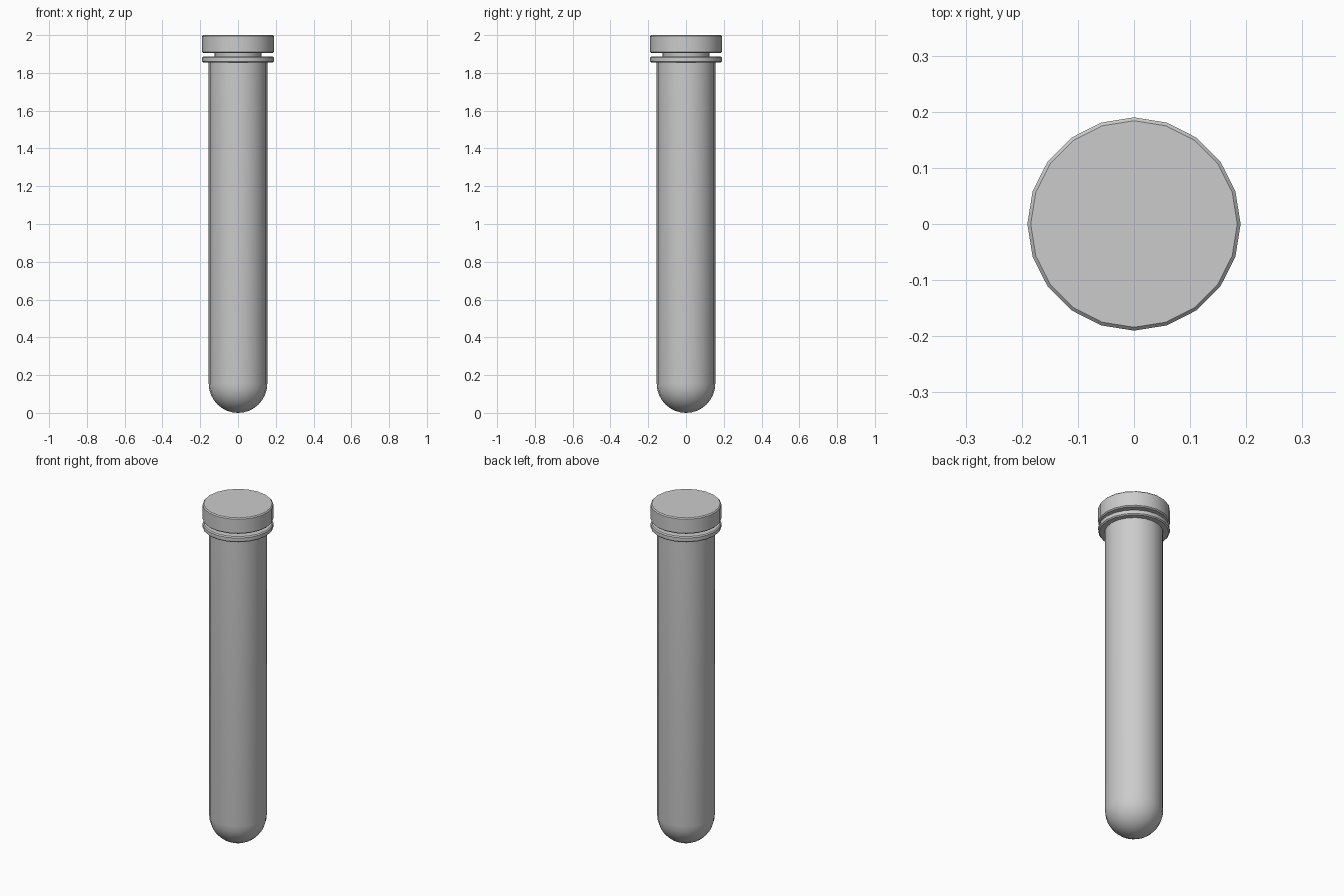
import bpy, bmesh, math

cube = bpy.data.objects.get("Cube")
if cube:
    bpy.data.objects.remove(cube, do_unlink=True)

SIDES = 20


def make_material(name, rgb):
    mat = bpy.data.materials.new(name)
    mat.use_nodes = True
    colour = (*rgb, 1.0)
    mat.diffuse_color = colour
    mat.node_tree.nodes["Principled BSDF"].inputs["Base Color"].default_value = colour
    return mat


def lathe(name, profile, mat):
    """Spin a (radius, height) profile around z; zero radius closes to a pole."""
    bm = bmesh.new()
    verts = [bm.verts.new((r, 0, z)) for r, z in profile]
    edges = [bm.edges.new(pair) for pair in zip(verts, verts[1:])]
    bmesh.ops.spin(bm, geom=verts + edges, cent=(0, 0, 0), axis=(0, 0, 1),
                   angle=math.tau, steps=SIDES, use_duplicate=False)
    bmesh.ops.remove_doubles(bm, verts=bm.verts, dist=0.0005)
    bmesh.ops.recalc_face_normals(bm, faces=bm.faces)
    mesh = bpy.data.meshes.new(name)
    bm.to_mesh(mesh)
    bm.free()
    mesh.materials.append(mat)
    obj = bpy.data.objects.new(name, mesh)
    bpy.context.collection.objects.link(obj)
    bpy.ops.object.select_all(action='DESELECT')
    obj.select_set(True)
    bpy.context.view_layer.objects.active = obj
    bpy.ops.object.shade_smooth_by_angle(angle=math.radians(35))
    return obj


def bowl(radius, centre, steps=8):
    """Quarter arc from the bottom pole up to the equator."""
    arc = [i * math.pi / 2 / steps for i in range(steps + 1)]
    return [(radius * math.sin(a), centre - radius * math.cos(a)) for a in arc]


grey = make_material("plain grey", (0.6, 0.6, 0.6))

# Hollow tube: round bottom, straight wall, flared lip, inner wall
R, INNER, LIP, BEVEL = 0.155, 0.135, 0.19, 0.006
lip_low, lip_top = 1.855, 1.888
outer = bowl(R, R)
lip = [(R, lip_low), (LIP - BEVEL, lip_low), (LIP, lip_low + BEVEL),
       (LIP, lip_top - BEVEL), (LIP - BEVEL, lip_top), (INNER, lip_top)]
lathe("tube", outer + lip + bowl(INNER, R)[::-1], grey)

# Stopper: wide cap above a tapered plug that sits in the mouth
cap_low, cap_top = 1.905, 2.0
lathe("stopper", [
    (0, 1.72), (0.11, 1.72), (0.125, cap_low),
    (LIP - BEVEL, cap_low), (LIP, cap_low + BEVEL),
    (LIP, cap_top - BEVEL), (LIP - BEVEL, cap_top), (0, cap_top),
], grey)
